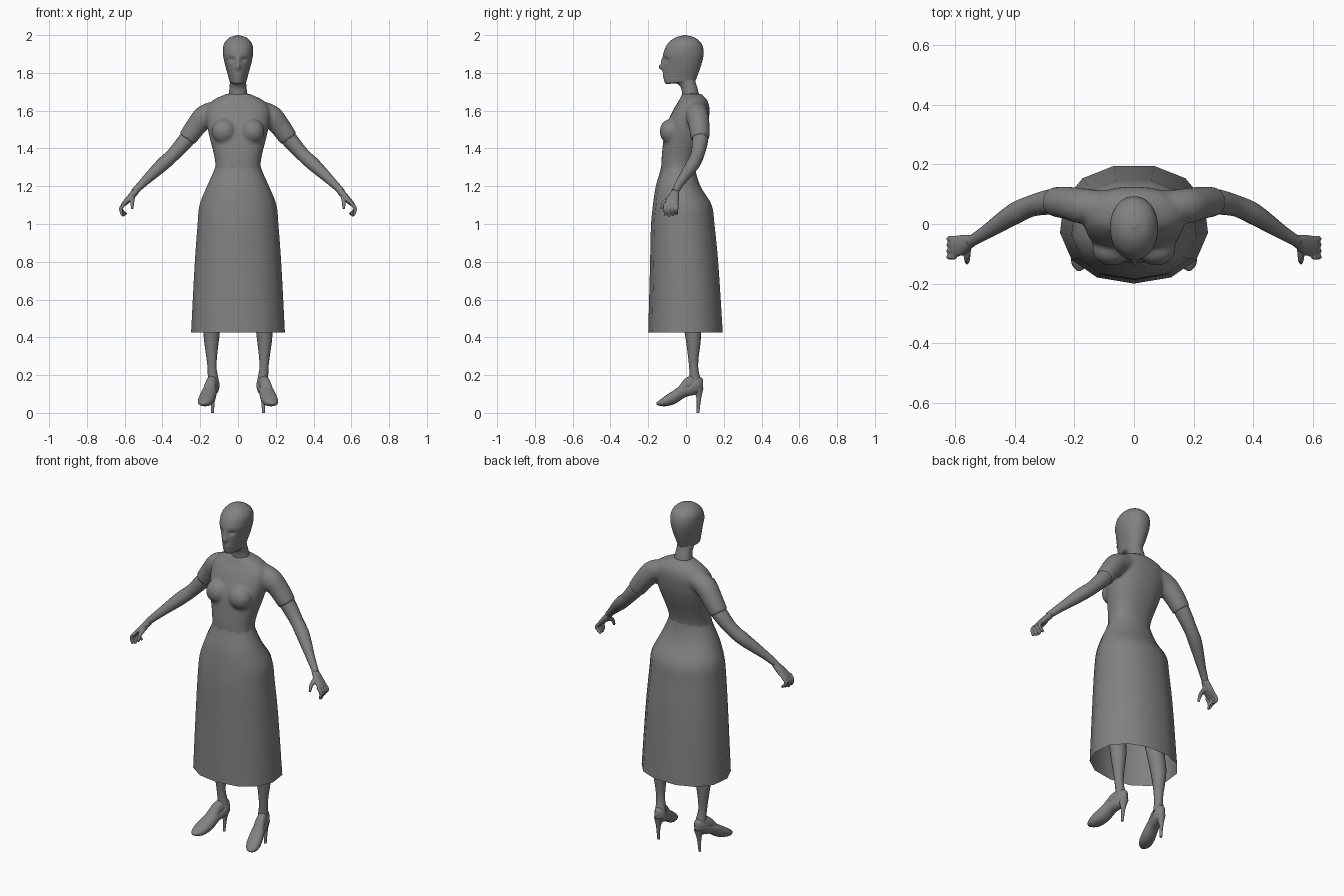
import bpy, bmesh, math
from mathutils import Vector, Matrix

old = bpy.data.objects.get("Cube")
if old:
    bpy.data.objects.remove(old)

grey = bpy.data.materials.new("plain_grey")
grey.use_nodes = True
colour = (.22, .22, .22, 1)
grey.diffuse_color = colour
grey.node_tree.nodes["Principled BSDF"].inputs["Base Color"].default_value = colour


def spline(rows, steps=4):
    """Smooth curve through rows of numbers, paced by the distance between them."""
    rows = [Vector(row) for row in rows]
    gaps = [(b - a).length for a, b in zip(rows, rows[1:])]
    last = len(rows) - 1
    slopes = []
    for i in range(len(rows)):
        before, after = max(i - 1, 0), min(i + 1, last)
        slopes.append((rows[after] - rows[before]) / sum(gaps[before:after]))
    curve = []
    for i, gap in enumerate(gaps):
        for step in range(steps):
            t = step / steps
            ease = t * t * (3 - 2 * t)
            curve.append(rows[i].lerp(rows[i + 1], ease)
                         + slopes[i] * gap * t * (1 - t) ** 2
                         - slopes[i + 1] * gap * t * t * (1 - t))
    return curve + [rows[-1]]


def section(sides, power=2):
    """Unit superellipse with a corner at the front."""
    points = []
    for i in range(sides):
        angle = 2 * math.pi * i / sides - math.pi / 2
        c, s = math.cos(angle), math.sin(angle)
        points.append((math.copysign(abs(c) ** (2 / power), c),
                       math.copysign(abs(s) ** (2 / power), s)))
    return points


def add_loft(bm, rings, caps=True):
    loops = [[bm.verts.new(point) for point in ring] for ring in rings]
    for a, b in zip(loops, loops[1:]):
        for i in range(len(a)):
            bm.faces.new((a[i - 1], a[i], b[i], b[i - 1]))
    if caps:
        bm.faces.new(loops[0])
        bm.faces.new(loops[-1])


def stack(rows, outline):
    """Level rings from rows of height, half width, front y and back y."""
    return [[(w * x, (front + back) / 2 + (back - front) / 2 * y, z) for x, y in outline]
            for z, w, front, back in rows]


def limb(path, sides=16, widen=0):
    """Rings along a path of x, y, z and radius, growing wider along y towards the end."""
    rows = spline(path)
    last = len(rows) - 1
    rings = []
    for i, row in enumerate(rows):
        along = (rows[min(i + 1, last)] - rows[max(i - 1, 0)]).xyz.normalized()
        side = along.cross(Vector((0, 1, 0))).normalized()
        across = side.cross(along) * (1 + widen * i / last)
        rings.append([row.xyz + (side * c + across * s) * row.w for c, s in section(sides)])
    return rings


def slices(rows):
    """Upright foot slices from rows of y, low z, high z and half width; toes turn out."""
    return [[(.13 + max(0, .06 - y) / 4 + w * c, y, (low + high) / 2 + (high - low) / 2 * s)
             for c, s in section(18, 2.3)] for y, low, high, w in rows]


def finish(name, bm, mirror=False, voxel=0, relax=0):
    bmesh.ops.recalc_face_normals(bm, faces=bm.faces)
    mesh = bpy.data.meshes.new(name)
    bm.to_mesh(mesh)
    bm.free()
    mesh.materials.append(grey)
    part = bpy.data.objects.new(name, mesh)
    bpy.context.collection.objects.link(part)
    bpy.ops.object.select_all(action="DESELECT")
    bpy.context.view_layer.objects.active = part
    part.select_set(True)
    bpy.ops.object.shade_smooth_by_angle(angle=math.radians(70))
    if voxel:
        blend = part.modifiers.new("blend", "REMESH")
        blend.mode = "VOXEL"
        blend.voxel_size = voxel
        blend.use_smooth_shade = True
        soften = part.modifiers.new("soften", "SMOOTH")
        soften.iterations = relax
    if mirror:
        part.modifiers.new("mirror", "MIRROR").use_mirror_merge = False


# Skirt: open shell of few sides, pointed in front and flat behind
bm = bmesh.new()
skirt = [(.425, .25, -.2, .2), (.8, .23, -.19, .175), (1, .215, -.185, .155),
         (1.1, .205, -.175, .14), (1.2, .165, -.16, .08), (1.3, .122, -.132, .05),
         (1.34, .122, -.13, .055)]
add_loft(bm, stack(spline(skirt), section(13, 2.2)), caps=False)
finish("skirt", bm)

# Bodice: torso, bust and short sleeves blended together
bm = bmesh.new()
torso = [(1.26, .12, -.13, .04), (1.34, .122, -.13, .055), (1.5, .16, -.11, .11),
         (1.6, .17, -.07, .125), (1.65, .14, -.04, .115), (1.69, .06, -.02, .08)]
add_loft(bm, stack(spline(torso), section(36, 2.3)))
sleeve = [(.08, .06, 1.61, .05), (.17, .06, 1.575, .06), (.22, .07, 1.52, .056),
          (.27, .075, 1.45, .05)]
for side in (1, -1):
    add_loft(bm, [[(side * p[0], p[1], p[2]) for p in ring] for ring in limb(sleeve)])
    place = Matrix.Translation((side * .075, -.085, 1.49))
    bmesh.ops.create_uvsphere(bm, u_segments=20, v_segments=12, radius=1,
                              matrix=place @ Matrix.Diagonal((.065, .055, .065, 1)))
finish("bodice", bm, voxel=.008, relax=10)

# Head and neck: one loft, then the chin drops and the features are pushed in or out
bm = bmesh.new()
head = [(1.63, .06, -.02, .085), (1.72, .045, -.025, .06), (1.755, .045, -.05, .05),
        (1.77, .05, -.11, .055), (1.84, .07, -.12, .08), (1.9, .08, -.12, .093),
        (1.95, .076, -.1, .085), (1.985, .048, -.06, .05), (2, .005, -.01, 0)]
add_loft(bm, stack(spline(head, 8), section(64, 2.1)))
# Each feature: x, z, width, height, push along y
nose = (0, 1.83, .012, .014, -.026)
bridge = (0, 1.86, .01, .02, -.01)
eye = (.032, 1.87, .016, .012, .014)
lips = (0, 1.79, .02, .01, -.006)
mouth = (0, 1.79, .02, .003, .005)
for v in bm.verts:
    x, y, z = v.co
    face = min(1, max(0, (.02 - y) / .12))
    v.co.z -= .025 * face * max(0, 1 - abs(z - 1.77) / .08)
    if z > 1.74:
        v.co.x *= 1 - face * min(.2, max(0, (1.9 - z) * 2))
        for fx, fz, width, height, push in (nose, bridge, eye, lips, mouth):
            u, w = (abs(v.co.x) - fx) / width, (v.co.z - fz) / height
            v.co.y += face * push * math.exp(-u * u - w * w)
finish("head_and_neck", bm)

# Arms
bm = bmesh.new()
add_loft(bm, limb([(.2, .07, 1.53, .04), (.27, .075, 1.45, .043), (.345, .06, 1.365, .036),
                   (.4, .035, 1.315, .036), (.5, -.03, 1.22, .023), (.55, -.06, 1.17, .018)]))
finish("arms", bm, mirror=True)

# Hands: palm, four fingers and thumb blended together
bm = bmesh.new()
add_loft(bm, limb([(.54, -.055, 1.175, .019), (.58, -.07, 1.13, .017), (.61, -.08, 1.1, .011)],
                  widen=2))
for i in range(4):
    y, lift = -.11 + .02 * i, .005 * abs(i - 1)
    add_loft(bm, limb([(.6, y, 1.11, .01), (.62, y, 1.08, .01),
                       (.612 - .007 * i, y, 1.04 + lift, .007)], 10))
add_loft(bm, limb([(.56, -.07, 1.14, .015), (.56, -.115, 1.115, .011),
                   (.56, -.13, 1.08, .007)], 10))
finish("hands", bm, mirror=True, voxel=.004, relax=3)

# Legs
bm = bmesh.new()
add_loft(bm, limb([(.13, .05, .16, .03), (.138, .04, .25, .024), (.14, .037, .42, .043),
                   (.13, .01, .6, .05), (.11, 0, 1, .08)]))
finish("legs", bm, mirror=True)

# Feet, and shoes around them with the opening dipping at the instep
foot = spline([(.09, .13, .18, .012), (.06, .1, .2, .032), (0, .085, .185, .035),
               (-.06, .047, .125, .042), (-.11, .035, .09, .04), (-.14, .038, .068, .027),
               (-.157, .045, .055, .006)])
bm = bmesh.new()
add_loft(bm, slices([(y * .85, low + .01, high, w * .85) for y, low, high, w in foot]))
finish("feet", bm, mirror=True)
bm = bmesh.new()
add_loft(bm, slices([(y, low, high - .04 * math.exp(-((y - .01) / .04) ** 2), w)
                     for y, low, high, w in foot]))
add_loft(bm, limb([(.13, .065, .13, .028), (.133, .068, .08, .013), (.135, .063, 0, .007)]))
finish("shoes", bm, mirror=True)
